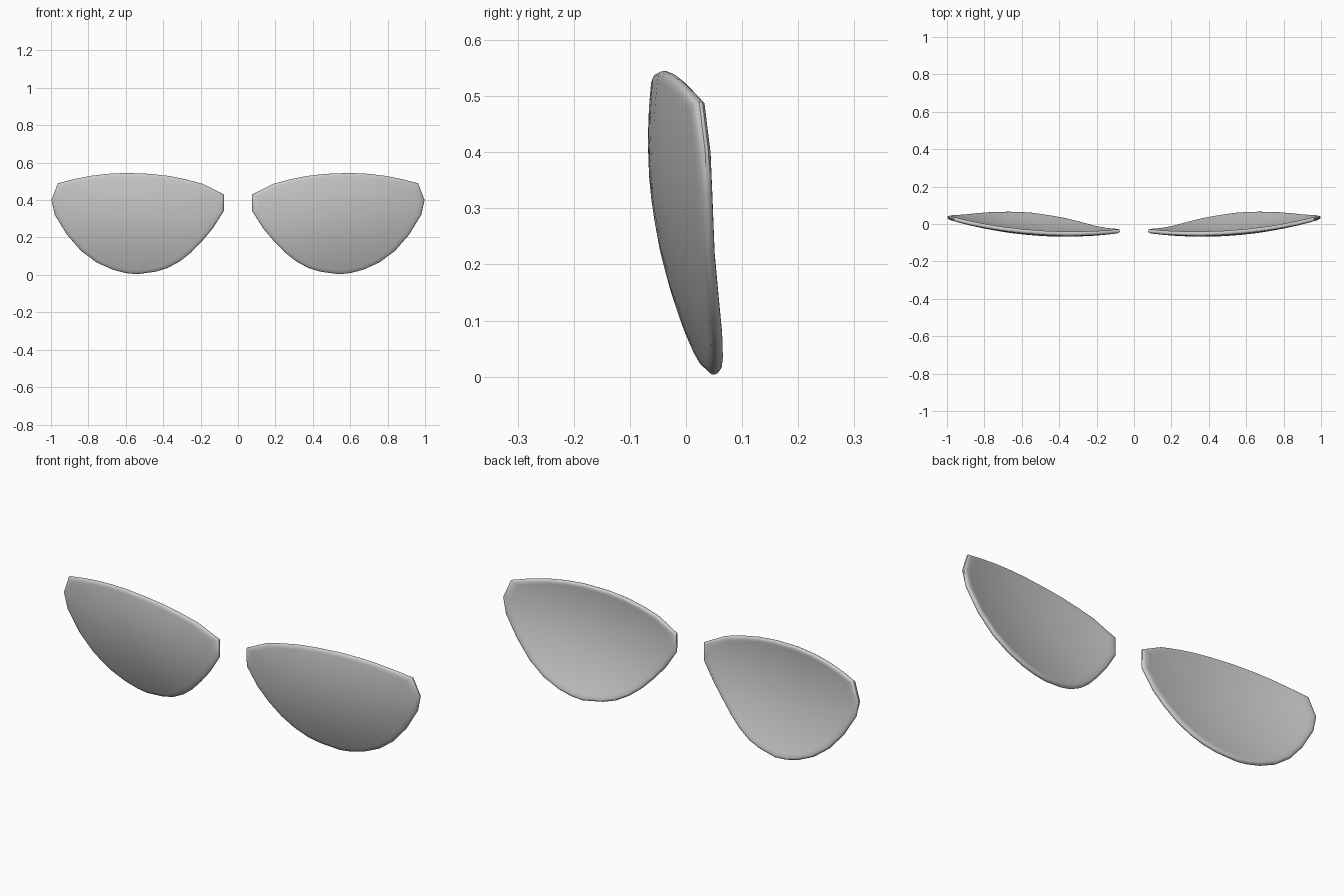
import bpy, bmesh
from mathutils import Vector

if "Cube" in bpy.data.objects:
    bpy.data.objects.remove(bpy.data.objects["Cube"])

# Lens outline seen from the front (x, z), right-hand lens
OUTLINE = [(.075, .43), (.13, .458), (.19, .488), (.28, .512), (.37, .53), (.47, .541),
           (.60, .546), (.70, .541), (.79, .530), (.88, .512), (.965, .49), (1.0, .40),
           (.982, .32), (.917, .213), (.84, .125), (.757, .063), (.67, .024), (.60, .006),
           (.54, .0), (.44, .014), (.375, .034), (.31, .07), (.25, .118), (.19, .18),
           (.133, .248), (.075, .34)]
CENTRE = (.55, .30)
THICK = .022


def front_y(x, z):
    # Toroidal curve of the lens front
    return (-.068 + (x - .35) ** 2 / 4.3 + (z - .42) ** 2 / 1.76
            - .06 * (x - .35) * (z - .3))


def point(x, z, depth):
    # Point on the curved front, pushed back along the surface normal
    e = .001
    dx = (front_y(x + e, z) - front_y(x - e, z)) / (2 * e)
    dz = (front_y(x, z + e) - front_y(x, z - e)) / (2 * e)
    return Vector((x, front_y(x, z), z)) + Vector((-dx, 1, -dz)).normalized() * depth


# Rings from front centre, around the rounded rim, to back centre: (scale, depth)
RINGS = [(s, 0) for s in (.2, .4, .6, .8, .92, .97)]
RINGS += [(.99, .003), (1, .008), (1, .014), (.99, .019)]
RINGS += [(s, THICK) for s in (.97, .92, .8, .6, .4, .2)]


def make_lens(name, side):
    bm = bmesh.new()

    def vert(x, z, d):
        p = point(x, z, d)
        return bm.verts.new((side * p.x, p.y, p.z))

    cx, cz = CENTRE
    rings = [[vert(cx + (x - cx) * s, cz + (z - cz) * s, d) for x, z in OUTLINE]
             for s, d in RINGS]
    n = len(OUTLINE)
    for a, b in zip(rings, rings[1:]):
        for i in range(n):
            j = (i + 1) % n
            bm.faces.new((a[i], a[j], b[j], b[i]))
    for ring, d in ((rings[0], 0), (rings[-1], THICK)):
        c = vert(cx, cz, d)
        for i in range(n):
            bm.faces.new((ring[i], ring[(i + 1) % n], c))
    bmesh.ops.recalc_face_normals(bm, faces=bm.faces)
    me = bpy.data.meshes.new(name)
    bm.to_mesh(me)
    bm.free()
    ob = bpy.data.objects.new(name, me)
    bpy.context.collection.objects.link(ob)
    bpy.ops.object.select_all(action='DESELECT')
    ob.select_set(True)
    bpy.context.view_layer.objects.active = ob
    bpy.ops.object.shade_smooth_by_angle(angle=.7)


# Mirrored pair of lenses
make_lens("lens_right", 1)
make_lens("lens_left", -1)
